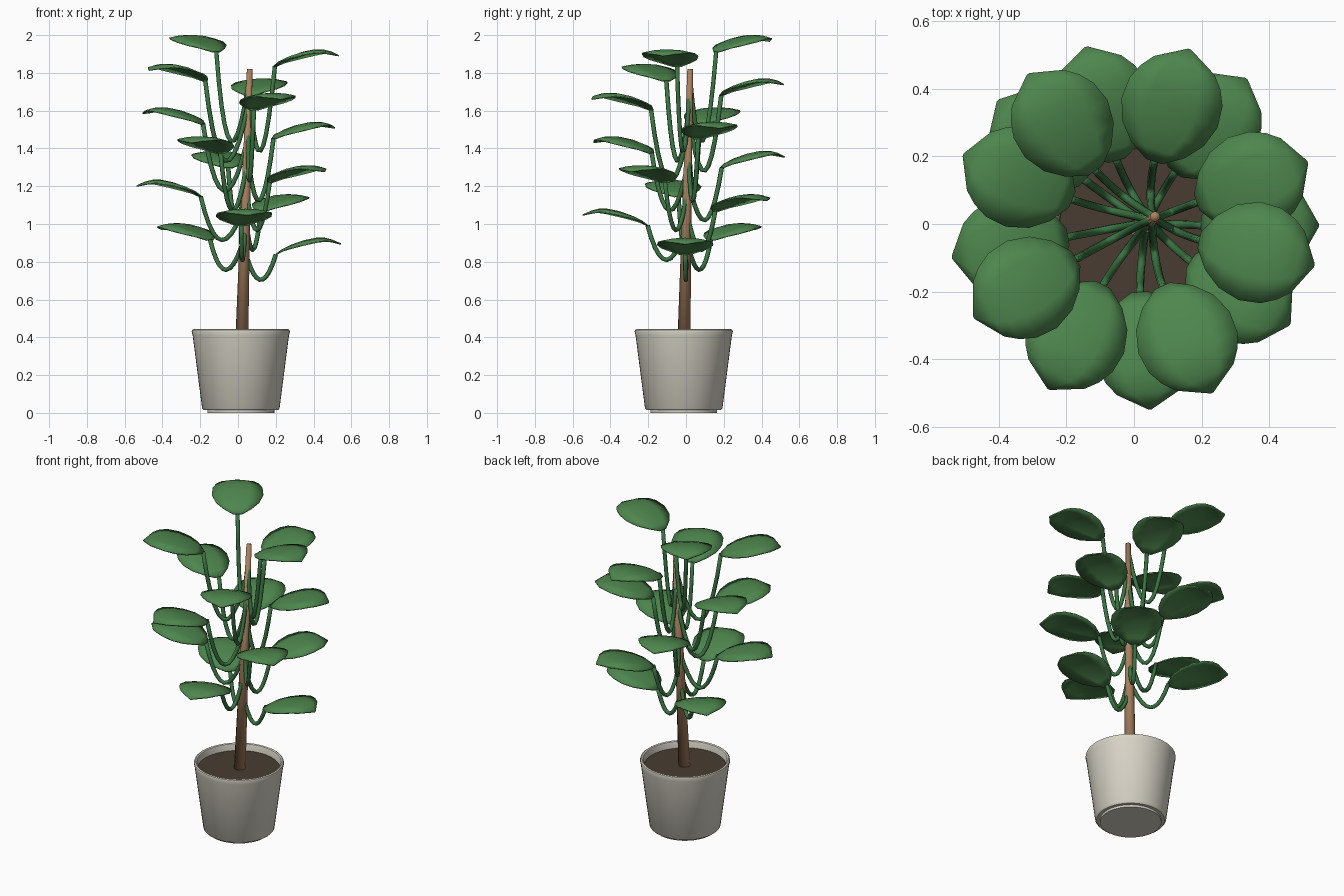
import bpy, bmesh, math
from mathutils import Vector

if "Cube" in bpy.data.objects:
    bpy.data.objects.remove(bpy.data.objects["Cube"])


def material(name, rgb):
    m = bpy.data.materials.new(name)
    m.diffuse_color = (*rgb, 1)
    m.use_nodes = True
    m.node_tree.nodes["Principled BSDF"].inputs["Base Color"].default_value = m.diffuse_color
    return m


CREAM = material("cream_ceramic", (0.69, 0.66, 0.57))
SOIL = material("dark_soil", (0.065, 0.045, 0.032))
BARK = material("tan_bark", (0.40, 0.22, 0.115))
STEM = material("stem_green", (0.042, 0.17, 0.054))
LEAF = material("leaf_green", (0.076, 0.24, 0.076))


def finish(name, bm, mat, angle=None):
    bmesh.ops.recalc_face_normals(bm, faces=bm.faces)
    me = bpy.data.meshes.new(name)
    bm.to_mesh(me)
    bm.free()
    me.materials.append(mat)
    ob = bpy.data.objects.new(name, me)
    bpy.context.collection.objects.link(ob)
    for p in me.polygons:
        p.use_smooth = True
    if angle:
        bpy.ops.object.select_all(action='DESELECT')
        ob.select_set(True)
        bpy.context.view_layer.objects.active = ob
        bpy.ops.object.shade_smooth_by_angle(angle=math.radians(angle))
    return ob


def lathe(name, profile, centre, mat, n=48):
    bm = bmesh.new()
    rings = []
    for r, z in profile:
        rings.append([bm.verts.new((centre[0] + r * math.cos(2 * math.pi * k / n),
                                    centre[1] + r * math.sin(2 * math.pi * k / n), z))
                      for k in range(n)])
    for a, b in zip(rings, rings[1:]):
        for k in range(n):
            bm.faces.new((a[k], a[(k + 1) % n], b[(k + 1) % n], b[k]))
    bm.faces.new(rings[0])
    bm.faces.new(rings[-1])
    return finish(name, bm, mat, 40)


def tube(name, path, radii, mat, n):
    bm = bmesh.new()
    rings = []
    for i, p in enumerate(path):
        t = (path[min(i + 1, len(path) - 1)] - path[max(i - 1, 0)]).normalized()
        side = t.cross(Vector((0, 1, 0)) if abs(t.y) < 0.8 else Vector((1, 0, 0)))
        if i:  # carry the frame along the path so it does not twist
            side = prev - t * prev.dot(t)
        side.normalize()
        prev = side
        up = t.cross(side)
        rings.append([bm.verts.new(p + radii[i] * (side * math.cos(2 * math.pi * k / n)
                                                   + up * math.sin(2 * math.pi * k / n)))
                      for k in range(n)])
    for a, b in zip(rings, rings[1:]):
        for k in range(n):
            bm.faces.new((a[k], a[(k + 1) % n], b[(k + 1) % n], b[k]))
    bm.faces.new(rings[0])
    bm.faces.new(rings[-1])
    return finish(name, bm, mat)


# Pot with foot, tapered wall and rounded rim, plus the soil
C = (0.015, -0.012)
lathe("pot", [(0.177, 0), (0.177, 0.014), (0.196, 0.014), (0.205, 0.024), (0.255, 0.41),
              (0.26, 0.43), (0.258, 0.439), (0.251, 0.443), (0.243, 0.439), (0.24, 0.43),
              (0.236, 0.38)], C, CREAM)
lathe("soil", [(0.23, 0.37), (0.239, 0.395), (0.235, 0.4)], C, SOIL)

# Leaning trunk
BOTTOM, TOP = Vector((0.02, -0.011, 0.385)), Vector((0.062, 0.022, 1.82))
tube("trunk", [BOTTOM, TOP], [0.034, 0.015], BARK, 12)


def trunk_at(z):
    return BOTTOM.lerp(TOP, (z - BOTTOM.z) / (TOP.z - BOTTOM.z))


# Leaf stations: distance along, half width, rise
STATIONS = [(0, 0.025, 0), (0.035, 0.082, 0.026), (0.085, 0.125, 0.05), (0.15, 0.148, 0.073),
            (0.215, 0.143, 0.086), (0.26, 0.122, 0.086), (0.295, 0.093, 0.077),
            (0.345, 0.004, 0.056)]


def leaf(name, base, az):
    out = Vector((math.cos(az), math.sin(az), 0))
    side = Vector((-out.y, out.x, 0))
    bm = bmesh.new()
    rows = []
    for d, w, z in STATIONS:
        rows.append([bm.verts.new(base + out * d + side * (w * s)
                                  + Vector((0, 0, z - 0.022 * (w * s / 0.148) ** 2)))
                     for s in (-1, -0.5, 0, 0.5, 1)])
    for a, b in zip(rows, rows[1:]):
        for k in range(4):
            bm.faces.new((a[k], b[k], b[k + 1], a[k + 1]))
    ob = finish(name, bm, LEAF)
    mod = ob.modifiers.new("thickness", 'SOLIDIFY')
    mod.thickness = 0.007
    mod.offset = 0


# Fifteen leaves spiralling up by the golden angle, each on a U-shaped stalk
for i in range(15):
    az = math.radians(137.5 * i)
    out = Vector((math.cos(az), math.sin(az), 0))
    base = out * 0.2 + Vector((0, -0.004, 0.838 + 0.0767 * i))
    start = trunk_at(0.87 + 0.0645 * i)
    dip = 0.705 + 0.0525 * i
    ctrl = out * 0.105 + Vector((0.01, 0, 2 * dip - (start.z + base.z) / 2))
    path = []
    for k in range(11):
        t = k / 10
        path.append(start * (1 - t) ** 2 + ctrl * (2 * t * (1 - t)) + base * t * t)
    tube(f"leaf_stalk_{i + 1}", path, [0.012] * 11, STEM, 8)
    leaf(f"leaf_{i + 1}", base, az)
